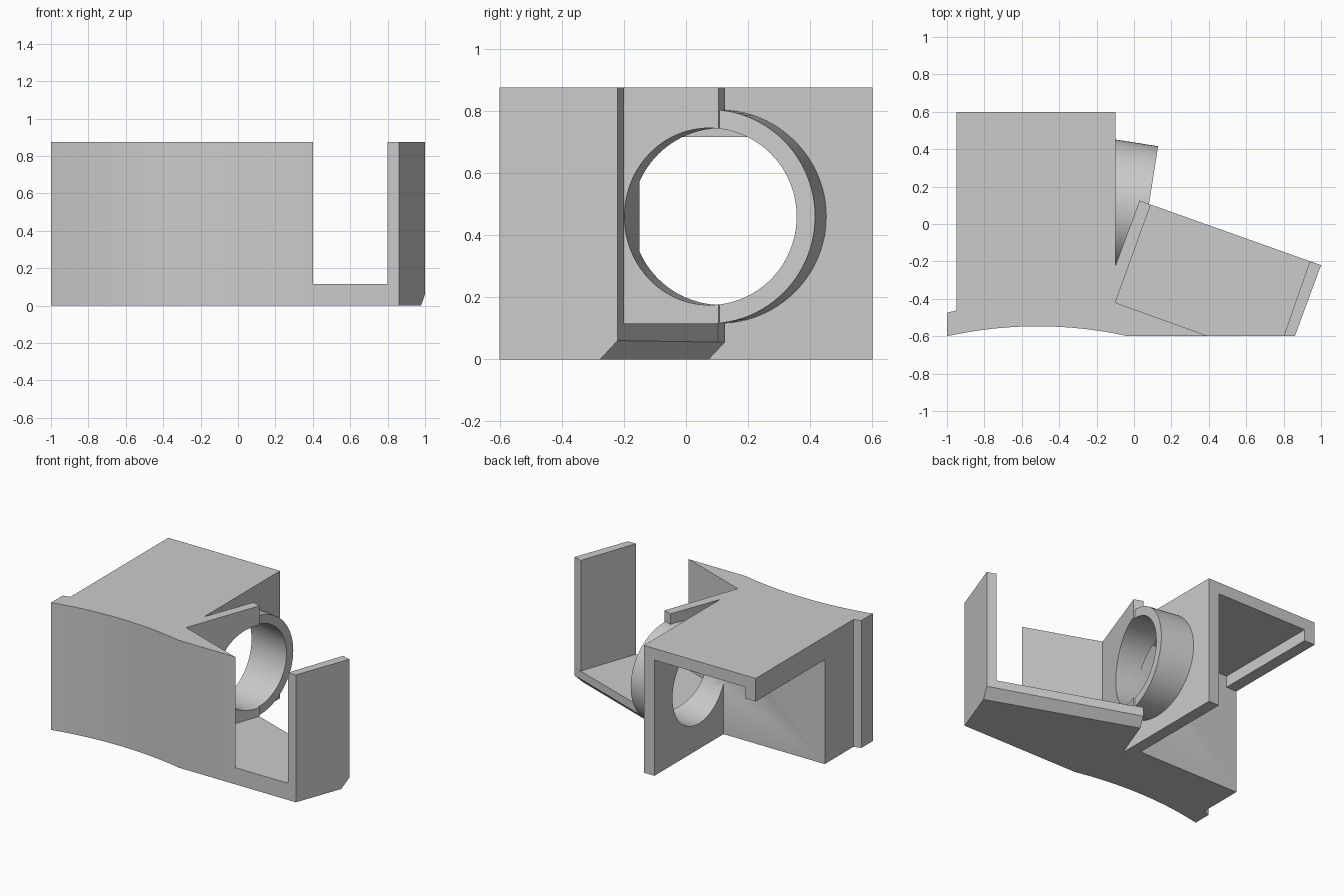
import bpy, bmesh, math
from mathutils import Vector, Matrix

old = bpy.data.objects.get("Cube")
if old:
    bpy.data.objects.remove(old, do_unlink=True)

TOP = 0.875
FLOOR = 0.115
SKIN = 0.08

grey = bpy.data.materials.new("plain_grey")
grey.use_nodes = True
COLOUR = (0.6, 0.6, 0.6, 1)
grey.diffuse_color = COLOUR
grey.node_tree.nodes["Principled BSDF"].inputs["Base Color"].default_value = COLOUR


def finish(bm, name):
    bmesh.ops.recalc_face_normals(bm, faces=bm.faces[:])
    mesh = bpy.data.meshes.new(name)
    bm.to_mesh(mesh)
    bm.free()
    mesh.materials.append(grey)
    obj = bpy.data.objects.new(name, mesh)
    bpy.context.collection.objects.link(obj)
    return obj


def prism(outline, z0, z1):
    """Extrude a plan outline between two heights."""
    bm = bmesh.new()
    face = bm.faces.new([bm.verts.new((x, y, z0)) for x, y in outline])
    geom = bmesh.ops.extrude_face_region(bm, geom=[face])["geom"]
    verts = [v for v in geom if isinstance(v, bmesh.types.BMVert)]
    bmesh.ops.translate(bm, verts=verts, vec=(0, 0, z1 - z0))
    return bm


def box(x0, x1, y0, y1, z0, z1):
    return prism([(x0, y0), (x1, y0), (x1, y1), (x0, y1)], z0, z1)


def trim(bm, point, normal):
    """Cut away everything on the normal side and cap the cut."""
    cut = bmesh.ops.bisect_plane(bm, geom=bm.verts[:] + bm.edges[:] + bm.faces[:],
                                 plane_co=point, plane_no=normal, clear_outer=True)
    edges = [e for e in cut["geom_cut"] if isinstance(e, bmesh.types.BMEdge)]
    open_edges = [e for e in edges if e.is_boundary]
    if open_edges:
        bmesh.ops.holes_fill(bm, edges=open_edges, sides=0)
    return bm


# Tilted bore axis, and the bracket's own directions in plan
axis = Vector((math.cos(math.radians(9)), -math.sin(math.radians(9)), 0))
mouth = Vector((0.075, 0.075, 0.46))
across = Vector((0.94, -0.34, 0)).normalized()
back = Vector((0.34, 0.94, 0)).normalized()


def cylinder(radius, start, end):
    bm = bmesh.new()
    turn = axis.to_track_quat('Z', 'Y').to_matrix().to_4x4()
    place = Matrix.Translation(mouth + axis * (start + end) / 2) @ turn
    bmesh.ops.create_cone(bm, cap_ends=True, segments=96, radius1=radius,
                          radius2=radius, depth=end - start, matrix=place)
    return bm


def chamfer(bm):
    """Bevel the lower back edge of the bracket."""
    return trim(bm, Vector((0.03, 0.125, 0.055)), (back - Vector((0, 0, 1))).normalized())


# Front body with its shallow concave face and angled right end
arc = []
for i in range(25):
    t = i / 12 - 1
    arc.append((-0.515 + 0.485 * t, -0.6 + 0.053 * (1 - t * t)))
body_outline = arc + [(0.4, -0.6), (-0.1, -0.42), (-0.1, -0.15), (-0.95, -0.15),
                      (-0.95, -0.462), (-1, -0.475)]
front_body = finish(prism(body_outline, 0, TOP), "front_body")

# Rear housing: side wall, roof and hanging lip
side_wall = finish(box(-0.1 - SKIN, -0.1, -0.15, 0.6, 0, TOP), "side_wall")
roof = finish(box(-0.95, -0.1 - SKIN, -0.15, 0.6, TOP - SKIN, TOP), "roof")
roof_lip = finish(box(-0.95, -0.95 + SKIN, -0.15, 0.6, 0.717, TOP - SKIN), "roof_lip")

# Angled bracket: floor, end wall and inner plate
floor_outline = [(-0.1, -0.42), (0.4, -0.6), (0.86, -0.6), (1, -0.22),
                 (0.03, 0.125), (-0.1, -0.225)]
bracket_floor = finish(chamfer(prism(floor_outline, 0, FLOOR)), "bracket_floor")
end_outline = [(0.8, -0.6), (0.86, -0.6), (1, -0.22), (0.94, -0.2)]
end_wall = finish(chamfer(prism(end_outline, 0, TOP)), "end_wall")
plate_outline = [(-0.1, -0.42), (0.09, 0.104), (0.03, 0.125), (-0.1, -0.225)]
inner_plate = finish(chamfer(prism(plate_outline, 0, TOP)), "inner_plate")

# Ring between side wall and plate, trimmed flush with both
ring = cylinder(0.345, -0.4, 0)
trim(ring, Vector((-0.11, 0, 0)), Vector((-1, 0, 0)))
trim(ring, Vector((0.089, 0.104, 0)), across)
ring = finish(ring, "ring")

# Bore through the ring and every wall it meets
bore = finish(cylinder(0.285, -0.6, 0.3), "bore_cutter")
bore.hide_render = True
for part in (front_body, side_wall, inner_plate, ring):
    mod = part.modifiers.new("bore", 'BOOLEAN')
    mod.operation = 'DIFFERENCE'
    mod.solver = 'EXACT'
    mod.object = bore
    bpy.context.view_layer.objects.active = part
    bpy.ops.object.modifier_apply(modifier=mod.name)
bpy.data.objects.remove(bore, do_unlink=True)

# Smooth the curved faces, keep the edges crisp
for part in (front_body, side_wall, inner_plate, ring):
    bpy.ops.object.select_all(action='DESELECT')
    part.select_set(True)
    bpy.context.view_layer.objects.active = part
    bpy.ops.object.shade_smooth_by_angle(angle=math.radians(30))
